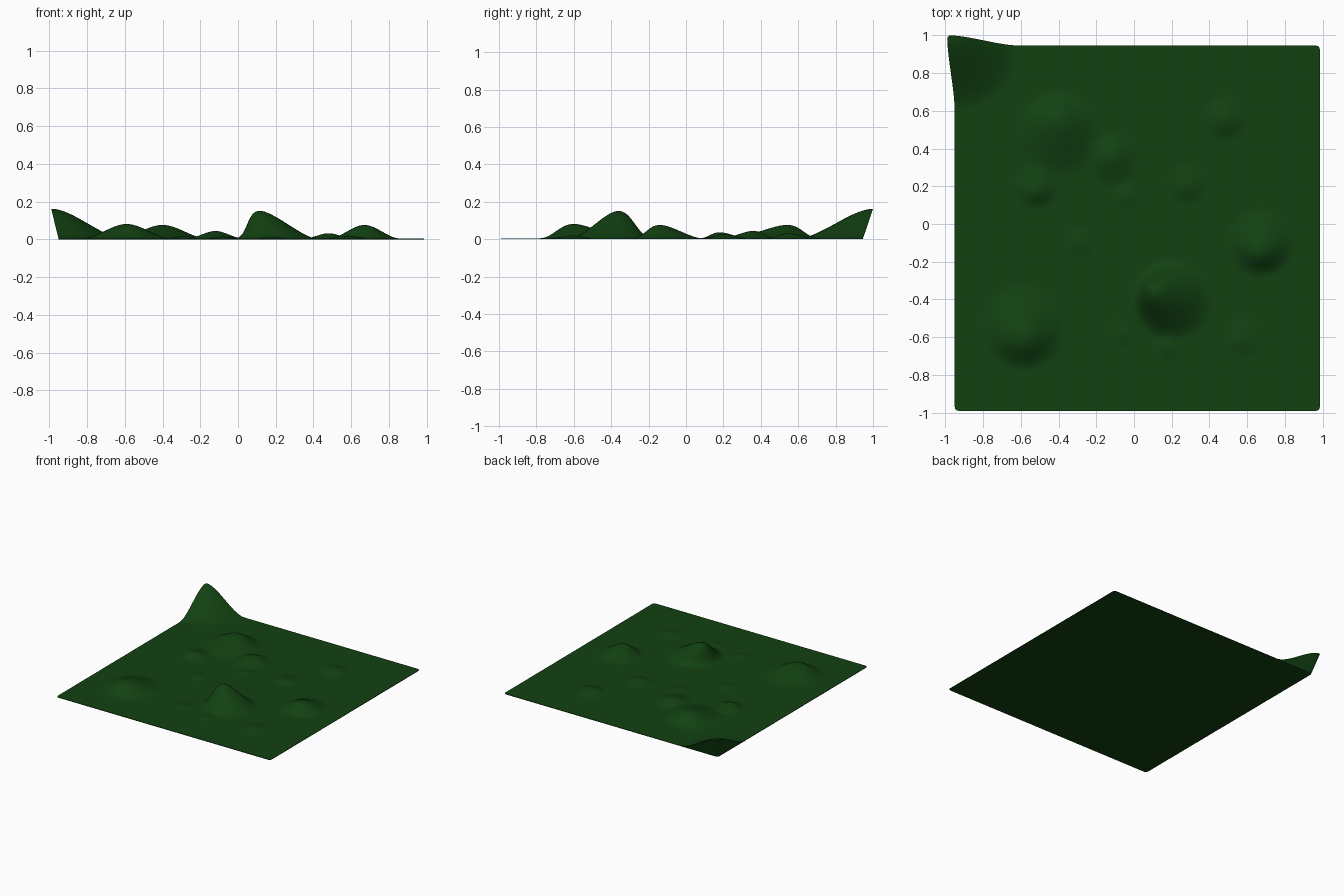
import bpy, bmesh, math
from mathutils import Vector

cube = bpy.data.objects.get("Cube")
if cube:
    bpy.data.objects.remove(cube, do_unlink=True)

# Ground extents, slab thickness and corner rounding
X0, X1, Y0, Y1 = -0.95, 0.985, -0.99, 0.945
THICK, ROUND, CELLS = 0.004, 0.02, 170

# Each hill: base centre, radius, and how far its summit is pulled (x, y, z)
hills = [
    ((-0.95, 0.945), 0.35, (-0.04, 0.055, 0.158)),   # corner peak
    ((0.20, -0.40), 0.22, (-0.085, 0.04, 0.147)),    # tall leaning hill
    ((-0.59, -0.55), 0.24, (0, -0.05, 0.077)),
    ((0.67, -0.10), 0.19, (0, -0.04, 0.072)),
    ((-0.40, 0.48), 0.24, (0, 0.06, 0.072)),
    ((-0.12, 0.34), 0.15, (0, 0.02, 0.040)),
    ((-0.52, 0.20), 0.13, (0, -0.02, 0.033)),
    ((0.48, 0.56), 0.13, (0, -0.01, 0.028)),
    ((0.28, 0.21), 0.12, (0, -0.01, 0.022)),
    ((-0.29, -0.10), 0.09, (0, 0, 0.012)),
    ((-0.04, 0.15), 0.08, (0, 0, 0.010)),
    ((-0.08, -0.59), 0.09, (0, 0, 0.010)),
    ((0.18, -0.65), 0.08, (0, 0, 0.010)),
    ((0.58, -0.61), 0.12, (0, 0, 0.015)),
]


def round_corner(p):
    """Pull a point inside the rounded outline of the slab."""
    core = Vector((min(max(p.x, X0 + ROUND), X1 - ROUND),
                   min(max(p.y, Y0 + ROUND), Y1 - ROUND), p.z))
    out = p - core
    if out.length > 0:
        reach = max(abs(out.x), abs(out.y))
        p = core + out.normalized() * reach
    return p


def raise_hills(p):
    """Pull the surface up into smooth hills."""
    moved = p.copy()
    for centre, radius, pull in hills:
        t = 1 - math.dist(centre, p.xy) / radius
        if t > 0:
            moved += Vector(pull) * (t * t * (3 - 2 * t))
    return moved


# Ground surface
bm = bmesh.new()
bmesh.ops.create_grid(bm, x_segments=CELLS, y_segments=CELLS, size=1)
for v in bm.verts:
    v.co = round_corner(Vector(((X0 + X1) / 2 + v.co.x * (X1 - X0) / 2,
                                (Y0 + Y1) / 2 + v.co.y * (Y1 - Y0) / 2, 0)))

# Side walls and flat underside
rim = [e for e in bm.edges if e.is_boundary]
walls = bmesh.ops.extrude_edge_only(bm, edges=rim)["geom"]
base_verts = {g for g in walls if isinstance(g, bmesh.types.BMVert)}
base_edges = [g for g in walls if isinstance(g, bmesh.types.BMEdge)
              and all(v in base_verts for v in g.verts)]
bmesh.ops.contextual_create(bm, geom=base_edges)
for v in bm.verts:
    if v not in base_verts:
        v.co = raise_hills(v.co) + Vector((0, 0, THICK))
bmesh.ops.recalc_face_normals(bm, faces=bm.faces[:])

mesh = bpy.data.meshes.new("hilly_ground")
bm.to_mesh(mesh)
bm.free()
ground = bpy.data.objects.new("hilly_ground", mesh)
bpy.context.collection.objects.link(ground)

# Grass colour
grass = bpy.data.materials.new("dark_grass_green")
grass.use_nodes = True
colour = (0.006, 0.053, 0.006, 1)
grass.diffuse_color = colour
bsdf = next(n for n in grass.node_tree.nodes if n.type == "BSDF_PRINCIPLED")
bsdf.inputs["Base Color"].default_value = colour
mesh.materials.append(grass)

# Smooth slopes with crisp outer edges
bpy.ops.object.select_all(action="DESELECT")
ground.select_set(True)
bpy.context.view_layer.objects.active = ground
bpy.ops.object.shade_smooth_by_angle(angle=math.radians(40))
